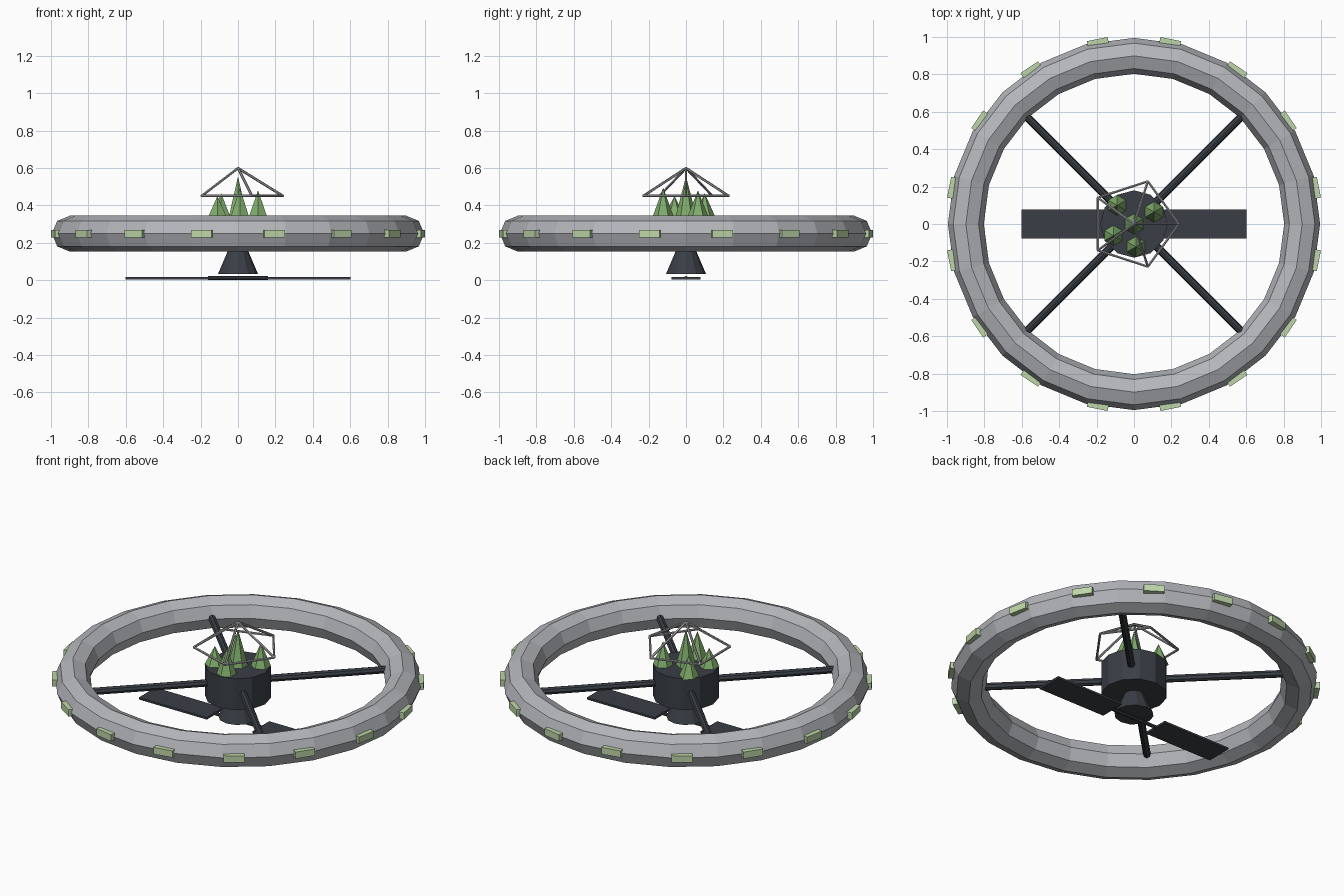
import bpy, bmesh, math
from mathutils import Matrix, Vector

cube = bpy.data.objects.get("Cube")
if cube:
    bpy.data.objects.remove(cube, do_unlink=True)


def material(name, rgb):
    """Flat material from an sRGB 0-255 colour."""
    lin = [((c / 255 + 0.055) / 1.055) ** 2.4 for c in rgb] + [1.0]
    m = bpy.data.materials.new(name)
    m.use_nodes = True
    m.diffuse_color = lin
    m.node_tree.nodes["Principled BSDF"].inputs["Base Color"].default_value = lin
    return m


HULL = material("hull grey", (180, 182, 187))
FRAME = material("frame grey", (165, 165, 168))
DARK = material("dark metal", (58, 63, 70))
LEAF = material("tree green", (128, 172, 108))
GLOW = material("pale green", (190, 214, 168))


def finish(name, bm, mat):
    bmesh.ops.recalc_face_normals(bm, faces=bm.faces)
    me = bpy.data.meshes.new(name)
    bm.to_mesh(me)
    bm.free()
    me.materials.append(mat)
    ob = bpy.data.objects.new(name, me)
    bpy.context.collection.objects.link(ob)
    return ob


def cone(name, sides, r1, r2, z1, z2, mat, x=0, y=0):
    bm = bmesh.new()
    bmesh.ops.create_cone(bm, cap_ends=True, segments=sides, radius1=r1, radius2=r2,
                          depth=z2 - z1, matrix=Matrix.Translation((x, y, (z1 + z2) / 2)))
    return finish(name, bm, mat)


def rod(name, a, b, radius, sides, mat):
    a, b = Vector(a), Vector(b)
    rot = (b - a).to_track_quat('Z', 'Y').to_matrix().to_4x4()
    bm = bmesh.new()
    bmesh.ops.create_cone(bm, cap_ends=True, segments=sides, radius1=radius, radius2=radius,
                          depth=(b - a).length, matrix=Matrix.Translation((a + b) / 2) @ rot)
    return finish(name, bm, mat)


def box(name, size, loc, mat, turn=0.0):
    bm = bmesh.new()
    bmesh.ops.create_cube(bm, size=1, matrix=Matrix.Rotation(turn, 4, 'Z')
                          @ Matrix.Translation(loc) @ Matrix.Diagonal((*size, 1)))
    return finish(name, bm, mat)


MID = 0.249  # height of the ring's centre plane

# Habitat ring
bpy.ops.mesh.primitive_torus_add(major_segments=24, minor_segments=8, major_radius=0.899,
                                 minor_radius=0.096, location=(0, 0, MID))
ring = bpy.context.object
ring.name = "habitat_ring"
ring.data.materials.append(HULL)

# Window blocks around the rim
for i in range(16):
    box(f"rim_window_{i + 1}", (0.04, 0.113, 0.04), (0.988, 0, MID), GLOW,
        math.tau * (i + 0.5) / 16)

# Spokes from hub to ring
for i in range(4):
    d = Vector((1, 0, 0))
    d.rotate(Matrix.Rotation(math.tau * (i + 0.5) / 4, 3, 'Z'))
    lift = Vector((0, 0, MID))
    rod(f"spoke_{i + 1}", d * 0.1 + lift, d * 0.83 + lift, 0.021, 8, DARK)

# Hub and flared thruster below it
cone("hub", 12, 0.18, 0.18, 0.155, 0.343, DARK)
cone("thruster", 12, 0.107, 0.053, 0.033, 0.16, DARK)

# Panels on a thin cross rod
rod("panel_rod", (-0.16, 0, 0.012), (0.16, 0, 0.012), 0.01, 8, DARK)
for name, s in (("left_panel", 1), ("right_panel", -1)):
    box(name, (0.45, 0.156, 0.012), (s * 0.377, 0, 0.011), DARK)

# Trees on the hub
trees = [(0, 0, 0.555), (0.107, 0.064, 0.48), (-0.09, 0.1, 0.465),
         (-0.11, -0.062, 0.45), (0.01, -0.122, 0.495)]
for i, (x, y, top) in enumerate(trees):
    cone(f"tree_{i + 1}", 6, 0.056, 0, 0.34, top, LEAF, x, y)

# Open dome frame: upper cap of an icosahedron as struts
bm = bmesh.new()
bmesh.ops.create_icosphere(bm, subdivisions=1, radius=0.268,
                           matrix=Matrix.Translation((0, 0, 0.331)))
bmesh.ops.delete(bm, geom=[v for v in bm.verts if v.co.z < 0.331], context='VERTS')
bm.verts.ensure_lookup_table()
struts = [(e.verts[0].co.copy(), e.verts[1].co.copy()) for e in bm.edges]
bm.free()
for i, (a, b) in enumerate(struts):
    rod(f"dome_strut_{i + 1}", a, b, 0.007, 6, FRAME)
